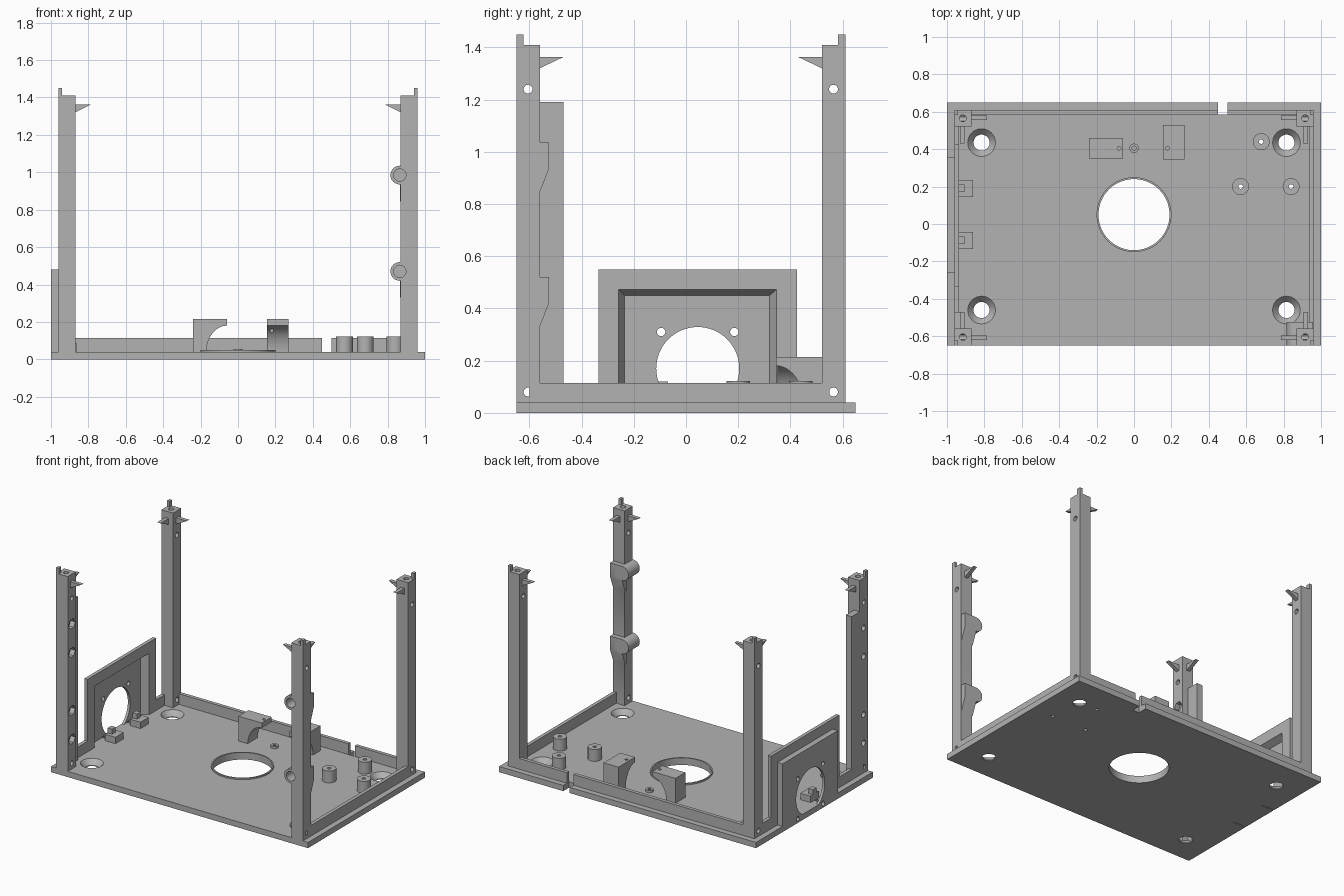
import bpy
import bmesh
import math

cube = bpy.data.objects.get("Cube")
if cube:
    bpy.data.objects.remove(cube, do_unlink=True)

grey = bpy.data.materials.new("plain grey")
grey.use_nodes = True
grey.diffuse_color = (0.45, 0.45, 0.45, 1)
grey.node_tree.nodes["Principled BSDF"].inputs["Base Color"].default_value = (0.45, 0.45, 0.45, 1)


def prism(name, pts, axis, a, b, end=None):
    """Extrude a 2D outline along an axis; 'end' gives a different far outline."""
    place = {"x": lambda p, d: (d, p[0], p[1]),
             "y": lambda p, d: (p[0], d, p[1]),
             "z": lambda p, d: (p[0], p[1], d)}[axis]
    bm = bmesh.new()
    near = [bm.verts.new(place(p, a)) for p in pts]
    far = [bm.verts.new(place(p, b)) for p in (end or pts)]
    bm.faces.new(near)
    bm.faces.new(far)
    n = len(pts)
    for i in range(n):
        j = (i + 1) % n
        bm.faces.new((near[i], near[j], far[j], far[i]))
    bmesh.ops.recalc_face_normals(bm, faces=bm.faces)
    mesh = bpy.data.meshes.new(name)
    bm.to_mesh(mesh)
    bm.free()
    mesh.materials.append(grey)
    ob = bpy.data.objects.new(name, mesh)
    bpy.context.collection.objects.link(ob)
    return ob


def rect(u0, u1, v0, v1):
    return [(u0, v0), (u1, v0), (u1, v1), (u0, v1)]


def box(name, x0, x1, y0, y1, z0, z1):
    return prism(name, rect(x0, x1, y0, y1), "z", z0, z1)


def disc(u, v, r, n=32):
    return [(u + r * math.cos(math.tau * i / n), v + r * math.sin(math.tau * i / n)) for i in range(n)]


def rod(name, axis, u, v, r, a, b, r2=None, n=32):
    return prism(name, disc(u, v, r, n), axis, a, b, disc(u, v, r2, n) if r2 else None)


def combine(ob, other, operation):
    other.hide_render = True
    mod = ob.modifiers.new("boolean", "BOOLEAN")
    mod.operation = operation
    mod.solver = "EXACT"
    mod.object = other
    bpy.context.view_layer.objects.active = ob
    bpy.ops.object.modifier_apply(modifier=mod.name)
    bpy.data.objects.remove(other, do_unlink=True)


def cut(ob, *cutters):
    for c in cutters:
        combine(ob, c, "DIFFERENCE")


def add(ob, *parts):
    for p in parts:
        combine(ob, p, "UNION")


# base plate with central opening, countersunk holes, cable slot
base = box("base_plate", -1, 1, -0.65, 0.65, 0, 0.04)
add(base, rod("ring", "z", 0, 0.05, 0.2, 0.02, 0.05, n=64))
cut(base, rod("c", "z", 0, 0.05, 0.19, -0.1, 0.1, n=64),
    box("c", 0.45, 0.5, 0.585, 0.7, -0.1, 0.1))
for x in (-0.815, 0.815):
    for y in (-0.46, 0.435):
        cut(base, rod("c", "z", x, y, 0.043, -0.1, 0.02),
            rod("c", "z", x, y, 0.043, 0.005, 0.041, 0.075))

# screw standoffs and locating boss
for i, (x, y) in enumerate([(0.68, 0.44), (0.57, 0.2), (0.84, 0.2)]):
    post = rod("standoff_%d" % i, "z", x, y, 0.045, 0.035, 0.123)
    cut(post, rod("c", "z", x, y, 0.012, -0.1, 0.2, n=16))
    cut(base, rod("c", "z", x, y, 0.012, -0.1, 0.2, n=16))
boss = rod("centre_boss", "z", 0, 0.405, 0.025, 0.035, 0.055)
cut(boss, rod("c", "z", 0, 0.405, 0.011, 0.042, 0.1, n=16))

# low walls at the back and sides
box("back_wall_long", -0.9, 0.45, 0.585, 0.61, 0.035, 0.115)
box("back_wall_short", 0.5, 0.9, 0.585, 0.61, 0.035, 0.115)
box("left_side_wall", 0.935, 0.96, -0.6, 0.55, 0.035, 0.115)
box("right_wall_front", -0.96, -0.935, -0.6, -0.33, 0.035, 0.115)
box("right_wall_back", -0.96, -0.935, 0.42, 0.55, 0.035, 0.115)

# corner posts with top tab, snap wedges and screw holes
posts = {}
for sx in (-1, 1):
    for sy, outer in ((-1, -0.65), (1, 0.61)):
        name = ("left" if sx > 0 else "right") + ("_back" if sy > 0 else "_front") + "_post"
        inner = outer - sy * 0.09
        mid = outer - sy * 0.045
        xs = sorted((sx * 0.87, sx * 0.96))
        ys = sorted((inner, outer))
        post = box(name, *xs, *ys, 0.035, 1.41)
        tab = sorted((sx * 0.94, sx * 0.96)) + sorted((outer, outer - sy * 0.027))
        add(post, box("tab", *tab, 1.35, 1.45))
        cut(post, rod("c", "z", sx * 0.915, mid, 0.018, 1.25, 1.5, n=20))
        for z in (0.08, 1.24):
            cut(post, rod("c", "x", mid, z, 0.017, -1.1, 1.1, n=20))
        yw = mid + sy * 0.003
        prism(name + "_wedge_side", [(sx * 0.88, 1.32), (sx * 0.87, 1.32), (sx * 0.785, 1.363), (sx * 0.88, 1.363)],
              "y", yw - 0.013, yw + 0.013)
        prism(name + "_wedge_depth", [(inner + sy * 0.01, 1.32), (inner, 1.32), (inner - sy * 0.09, 1.363),
                                      (inner + sy * 0.01, 1.363)],
              "x", sx * 0.918 - 0.013, sx * 0.918 + 0.013)
        posts[name] = post

# right front post: flange and screw holes with hexagonal nut pockets
post = posts["right_front_post"]
add(post, box("flange", -0.96, -0.915, -0.58, -0.47, 0.035, 1.19))
for z in (0.25, 0.45, 0.86, 1.06):
    cut(post, rod("c", "x", -0.603, z, 0.02, -1.1, -0.8, n=20),
        rod("c", "x", -0.603, z, 0.036, -0.905, -0.8, n=6))

# left front post: rounded sockets with sloped support behind
post = posts["left_front_post"]
for z in (0.47, 0.985):
    add(post, rod("socket", "y", 0.865, z, 0.05, -0.65, -0.525),
        prism("support", [(-0.58, z - 0.14), (-0.56, z - 0.14), (-0.525, z - 0.05),
                          (-0.525, z + 0.05), (-0.58, z + 0.05)], "x", 0.865, 0.958))
    cut(post, rod("c", "y", 0.865, z, 0.033, -0.7, -0.55))

# side panel: inner frame and protruding housing with a bevelled recess
frame = box("panel_frame", -0.96, -0.935, -0.335, 0.425, 0.035, 0.55)
housing = box("panel_housing", -1, -0.955, -0.26, 0.355, 0.038, 0.48)


def recess():
    return prism("c", rect(-0.26, 0.35, 0.02, 0.475), "x", -0.93, -0.982, rect(-0.235, 0.32, 0.02, 0.45))


cut(frame, recess())
cut(housing, recess())
cut(housing, rod("c", "x", 0.045, 0.17, 0.159, -1.1, -0.9, n=64))
for y in (-0.095, 0.185):
    cut(housing, rod("c", "x", y, 0.31, 0.016, -1.1, -0.9, n=20),
        rod("c", "x", y, 0.03, 0.016, -1.1, -0.9, n=20))
    cut(base, rod("c", "x", y, 0.027, 0.016, -1.1, -0.9, n=20),
        box("c", -1.1, -0.9, y - 0.004, y + 0.004, -0.1, 0.02))

# stepped clips behind the panel
for i, y in enumerate((-0.088, 0.19)):
    box("clip_base_%d" % i, -0.94, -0.86, y - 0.046, y + 0.046, 0.035, 0.085)
    box("clip_top_%d" % i, -0.94, -0.905, y - 0.02, y + 0.02, 0.08, 0.12)


# curved holders on the base
def holder(name, axis, back, foot, tip, a, b):
    arc = [(tip + (foot - tip) * math.sin(t), 0.035 + 0.145 * math.cos(t))
           for t in (math.pi / 2 * i / 12 for i in range(13))]
    return prism(name, [(back, 0.035), (back, 0.215), (tip, 0.215)] + arc, axis, a, b)


side = holder("side_holder", "y", -0.24, -0.17, -0.06, 0.35, 0.46)
cut(side, rod("c", "z", -0.08, 0.405, 0.01, 0.1, 0.3, n=16))
rear = holder("rear_holder", "x", 0.53, 0.45, 0.345, 0.155, 0.27)
cut(rear, rod("c", "z", 0.18, 0.405, 0.01, 0.1, 0.3, n=16))

# smooth the round walls and keep the edges sharp
bpy.ops.object.select_all(action="DESELECT")
for ob in bpy.context.collection.objects:
    if ob.type == "MESH":
        ob.select_set(True)
        bpy.context.view_layer.objects.active = ob
bpy.ops.object.shade_smooth_by_angle(angle=math.radians(25))
